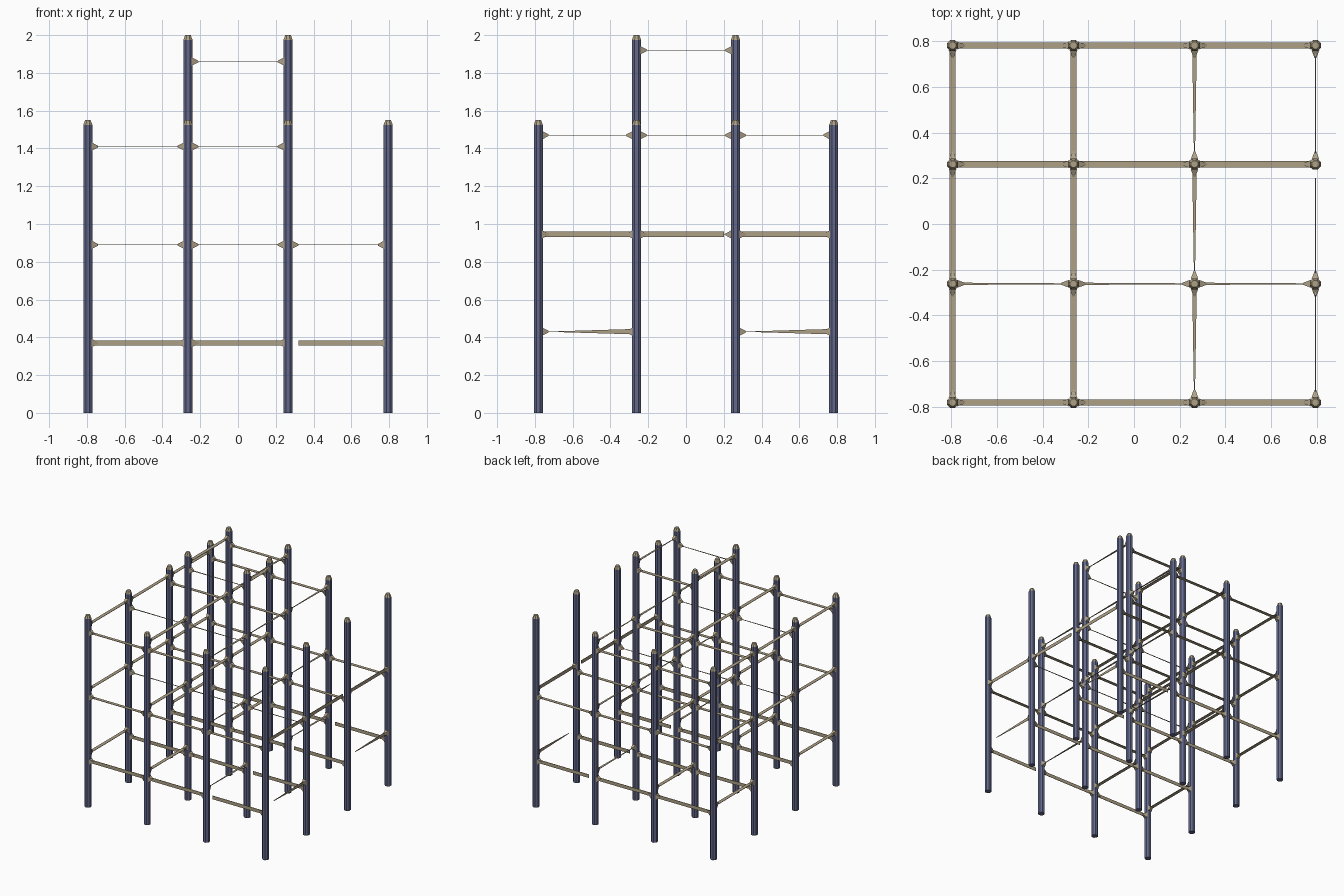
import bpy, bmesh, math
from mathutils import Vector

if "Cube" in bpy.data.objects:
    bpy.data.objects.remove(bpy.data.objects["Cube"])


def material(name, rgb):
    m = bpy.data.materials.new(name)
    m.use_nodes = True
    m.diffuse_color = (*rgb, 1)
    m.node_tree.nodes["Principled BSDF"].inputs["Base Color"].default_value = (*rgb, 1)
    return m


SLATE = material("slate blue", (0.125, 0.14, 0.255))
TAN = material("warm tan", (0.42, 0.355, 0.24))

XS = (-0.795, -0.265, 0.265, 0.795)
YS = (-0.782, -0.262, 0.262, 0.782)
POST_R = 0.026


def finish(name, bm, mats):
    bmesh.ops.recalc_face_normals(bm, faces=bm.faces)
    mesh = bpy.data.meshes.new(name)
    bm.to_mesh(mesh)
    bm.free()
    for m in mats:
        mesh.materials.append(m)
    bpy.context.collection.objects.link(bpy.data.objects.new(name, mesh))


def loft(bm, rings):
    """Skin a list of equal rings of points and close both ends."""
    rows = [[bm.verts.new(p) for p in ring] for ring in rings]
    n = len(rows[0])
    for a, b in zip(rows, rows[1:]):
        for i in range(n):
            j = (i + 1) % n
            bm.faces.new((a[i], a[j], b[j], b[i]))
    bm.faces.new(rows[0])
    bm.faces.new(rows[-1])


def section(centre, side, half_w, half_h):
    """Rectangle across a bar, with its width along side and height along z."""
    up = Vector((0, 0, 1))
    return [centre + side * (half_w * u) + up * (half_h * v)
            for u, v in ((-1, -1), (1, -1), (1, 1), (-1, 1))]


def post(name, x, y, height):
    # Eight-sided upright with a chamfered tan cap
    bm = bmesh.new()
    rings = []
    for z, r in ((0, POST_R), (height - 0.025, POST_R), (height, 0.016)):
        rings.append([(x + r * math.cos(math.tau * (i + 0.5) / 8),
                       y + r * math.sin(math.tau * (i + 0.5) / 8), z) for i in range(8)])
    loft(bm, rings)
    for f in bm.faces:
        f.material_index = int(f.calc_center_median().z > height - 0.02)
    finish(name, bm, (SLATE, TAN))


def bar(name, a, b, w=(0.014, 0.014), upright=False, gap=(0.0, 0.0)):
    # Slim strip between two posts, with a flared collar at each end
    a, b = Vector(a), Vector(b)
    d = (b - a).normalized()
    side = Vector((-d.y, d.x, 0))
    thin = 0.0015
    bm = bmesh.new()
    rings = []
    for p, half in ((a + d * (0.02 + gap[0]), w[0]), (b - d * (0.02 + gap[1]), w[1])):
        size = (thin, half) if upright else (half, thin)
        rings.append(section(p, side, *size))
    loft(bm, rings)
    for p, s, g in ((a, d, gap[0]), (b, -d, gap[1])):
        if g < 0.02:
            loft(bm, [section(p + s * 0.02, side, 0.017, 0.022),
                      section(p + s * 0.055, side, 0.004, 0.004)])
    finish(name, bm, (TAN,))


# Uprights: the four in the middle are taller
for i, x in enumerate(XS):
    for j, y in enumerate(YS):
        inner = i in (1, 2) and j in (1, 2)
        post(f"post_{i}_{j}", x, y, 2.0 if inner else 1.55)

# Bars running side to side
for level, (z, spans, rows) in enumerate((
        (0.37, (0, 1, 2), (0, 1, 2, 3)),
        (0.89, (0, 1, 2), (0, 1, 2, 3)),
        (1.41, (0, 1), (0, 1, 2, 3)),
        (1.86, (1,), (1, 2)))):
    for j in rows:
        for s in spans:
            width = (0.005, 0.002) if j == 1 and level else (0.014, 0.014)
            bar(f"cross_bar_{level}_{j}_{s}", (XS[s], YS[j], z), (XS[s + 1], YS[j], z),
                width, upright=level == 0,
                gap=(0.035 if level == 0 and s == 2 else 0, 0))

# Bars running front to back
for level, (z, spans, cols) in enumerate((
        (0.43, (0, 2), (0, 1, 2, 3)),
        (0.945, (0, 1, 2), (0, 1, 2, 3)),
        (1.47, (0, 1, 2), (0, 1, 2)),
        (1.92, (1,), (1, 2)))):
    for i in cols:
        for s in spans:
            width, gap = (0.014, 0.014), (0, 0)
            if i == 2:
                width = (0.002, 0.01)
            if i == 3 and level == 0:
                width = (0.002, 0.014)
                gap = (0.08, 0)
            if i == 3 and level == 1 and s == 1:
                gap = (0, 0.04)
            bar(f"long_bar_{level}_{i}_{s}", (XS[i], YS[s], z), (XS[i], YS[s + 1], z),
                width, upright=i == 3, gap=gap)
